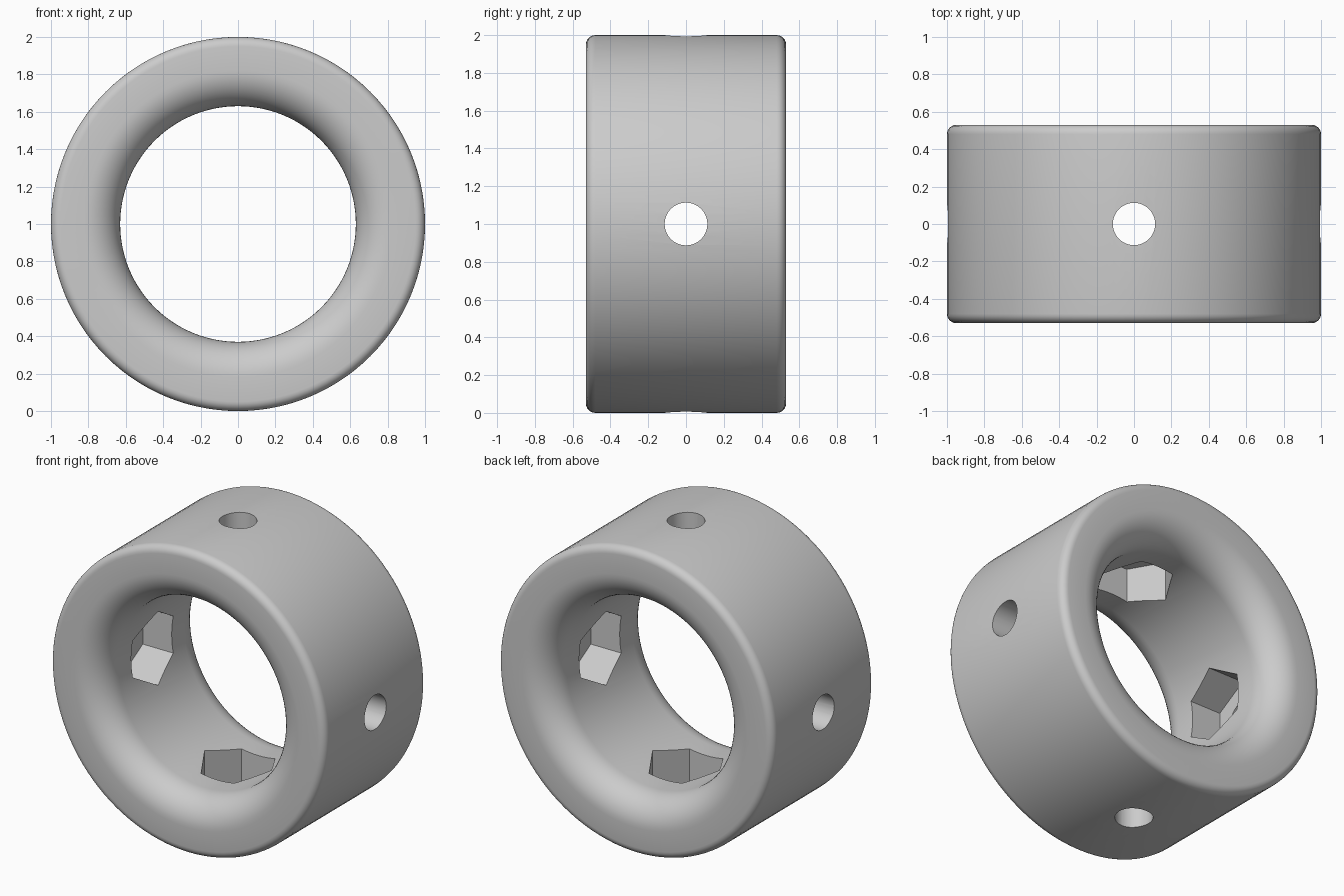
import bpy, bmesh
from math import pi, sin, cos
from mathutils import Matrix, Vector

cube = bpy.data.objects.get("Cube")
if cube:
    bpy.data.objects.remove(cube, do_unlink=True)

OUTER, INNER, HALF = 1.0, 0.63, 0.53
OUT_FILLET, IN_FILLET = 0.05, 0.19
CENTRE = Matrix.Translation((0, 0, 1))

steel = bpy.data.materials.new("plain grey")
steel.use_nodes = True
grey = (0.6, 0.6, 0.6, 1)
steel.diffuse_color = grey
steel.node_tree.nodes["Principled BSDF"].inputs["Base Color"].default_value = grey


def make_object(name, bm):
    bmesh.ops.recalc_face_normals(bm, faces=bm.faces)
    bm.transform(CENTRE)
    mesh = bpy.data.meshes.new(name)
    bm.to_mesh(mesh)
    bm.free()
    mesh.materials.append(steel)
    obj = bpy.data.objects.new(name, mesh)
    bpy.context.collection.objects.link(obj)
    return obj


def fillet(r, y, radius, start, steps):
    """Quarter arc around (r, y) as radius / depth pairs."""
    angles = [start + pi / 2 * i / steps for i in range(steps + 1)]
    return [(r + radius * cos(a), y + radius * sin(a)) for a in angles]


def radial_prisms(name, sides, radius, near, far):
    """Four prisms pointing outward at quarter turns around the ring axis."""
    bm = bmesh.new()
    for quarter in range(4):
        turn = Matrix.Rotation(quarter * pi / 2, 4, "Y")
        rim = [bm.verts.new(turn @ Vector((radius * cos(a), radius * sin(a), near)))
               for a in (2 * pi * i / sides for i in range(sides))]
        base = bm.faces.new(rim)
        top = bmesh.ops.extrude_face_region(bm, geom=[base], use_keep_orig=True)
        moved = [v for v in top["geom"] if isinstance(v, bmesh.types.BMVert)]
        bmesh.ops.translate(bm, verts=moved, vec=turn @ Vector((0, 0, far - near)))
    obj = make_object(name, bm)
    obj.hide_render = True
    return obj


# Ring body: rounded cross-section spun around the y axis
profile = (fillet(OUTER - OUT_FILLET, HALF - OUT_FILLET, OUT_FILLET, 0, 6)
           + fillet(INNER + IN_FILLET, HALF - IN_FILLET, IN_FILLET, pi / 2, 12)
           + fillet(INNER + IN_FILLET, IN_FILLET - HALF, IN_FILLET, pi, 12)
           + fillet(OUTER - OUT_FILLET, OUT_FILLET - HALF, OUT_FILLET, 1.5 * pi, 6))
bm = bmesh.new()
loop = [bm.verts.new((r, y, 0)) for r, y in profile]
edges = [bm.edges.new((a, b)) for a, b in zip(loop, loop[1:] + loop[:1])]
bmesh.ops.spin(bm, geom=loop + edges, cent=(0, 0, 0), axis=(0, 1, 0),
               angle=2 * pi, steps=112)
bmesh.ops.remove_doubles(bm, verts=bm.verts, dist=0.0001)
ring = make_object("ring_body", bm)

# Hexagonal nut pockets inside, round screw holes through to the outside
cutters = [radial_prisms("nut_pocket_cutter", 6, 0.243, 0.3, 0.84),
           radial_prisms("screw_hole_cutter", 48, 0.113, 0.7, 1.1)]

bpy.ops.object.select_all(action="DESELECT")
ring.select_set(True)
bpy.context.view_layer.objects.active = ring
for cutter in cutters:
    cut = ring.modifiers.new(cutter.name, "BOOLEAN")
    cut.operation = "DIFFERENCE"
    cut.solver = "EXACT"
    cut.object = cutter
    bpy.ops.object.modifier_apply(modifier=cut.name)
    bpy.data.objects.remove(cutter, do_unlink=True)

bpy.ops.object.shade_smooth_by_angle(angle=pi / 6)
